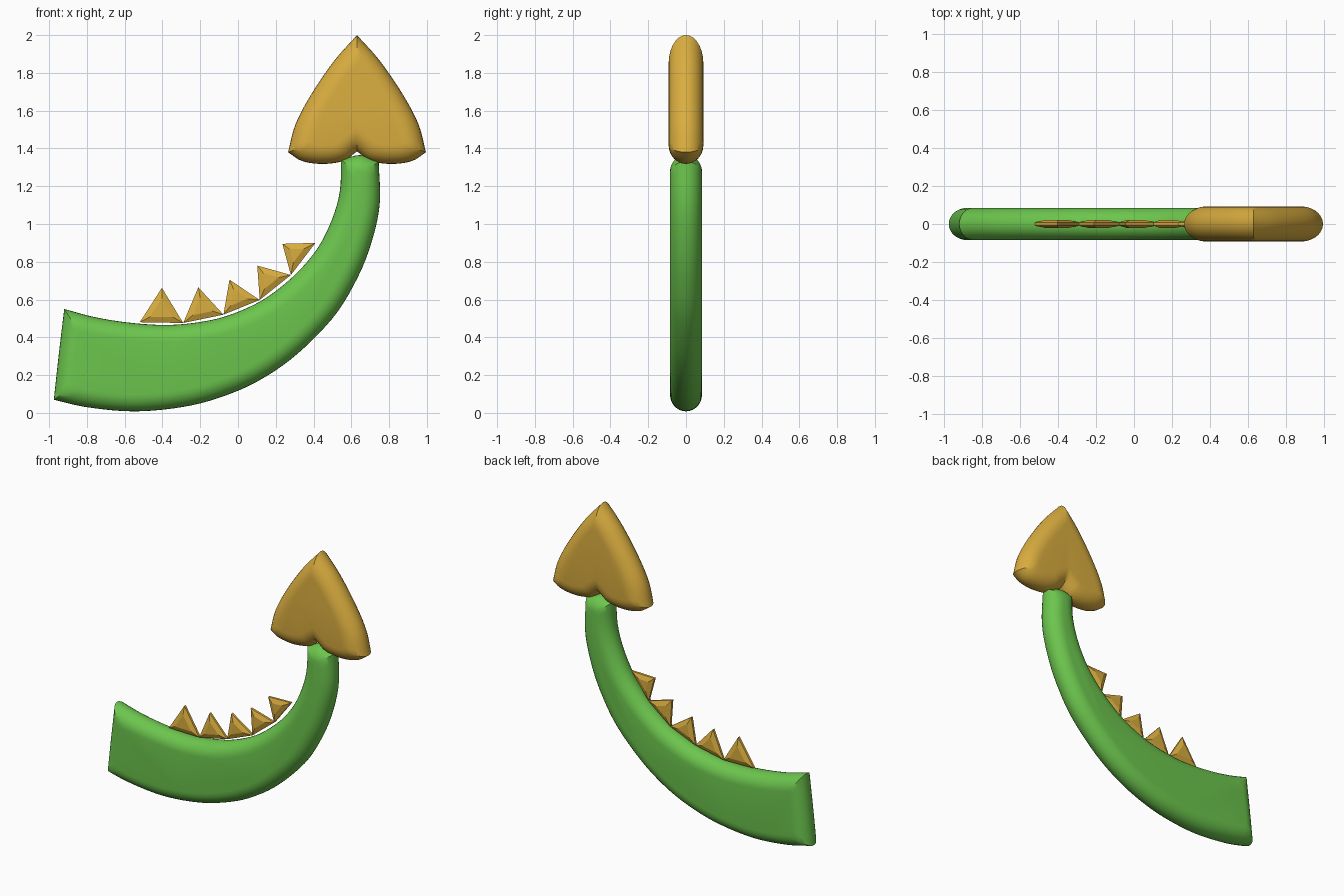
import bpy, math
from mathutils import Vector

if "Cube" in bpy.data.objects:
    bpy.data.objects.remove(bpy.data.objects["Cube"])


def material(name, rgb):
    m = bpy.data.materials.new(name)
    m.diffuse_color = (*rgb, 1)
    m.use_nodes = True
    m.node_tree.nodes["Principled BSDF"].inputs["Base Color"].default_value = m.diffuse_color
    return m


GREEN = material("leaf green", (0.15, 0.56, 0.075))
GOLD = material("gold", (0.70, 0.42, 0.05))


def spline(pts, steps=8):
    """Catmull-Rom polyline with its running lengths."""
    p = [Vector(q) for q in pts]
    p = [2 * p[0] - p[1]] + p + [2 * p[-1] - p[-2]]
    out = []
    for i in range(1, len(p) - 2):
        a, b, c, d = p[i - 1:i + 3]
        for k in range(steps):
            t = k / steps
            out.append(0.5 * (2 * b + (c - a) * t + (2 * a - 5 * b + 4 * c - d) * t * t
                              + (3 * b - a - 3 * c + d) * t ** 3))
    out.append(p[-2])
    run = [0.0]
    for a, b in zip(out, out[1:]):
        run.append(run[-1] + (b - a).length)
    return out, run


def inset_point(curve, s, d):
    """Point at length s, moved inward by d; runs straight on past the ends."""
    pts, run = curve
    i = 0
    while i < len(pts) - 2 and run[i + 1] < s:
        i += 1
    u = (s - run[i]) / (run[i + 1] - run[i])
    p = pts[i].lerp(pts[i + 1], u) if 0 <= u <= 1 else pts[i] + (pts[i + 1] - pts[i]) * u
    # smooth tangent blended from neighbouring segments
    def seg(j):
        j = min(max(j, 0), len(pts) - 2)
        return (pts[j + 1] - pts[j]).normalized()
    v = min(max(u, 0), 1)
    t0, t1 = seg(i - 1) + seg(i), seg(i) + seg(i + 1)
    t = t0.normalized().lerp(t1.normalized(), v).normalized()
    return p + Vector((-t.y, t.x)) * d


def pillow(name, sides, mat, half, width, counts, levels=7, rim=0.0, smooth=True):
    """Flat slab with a rounded rim; sides are counter-clockwise curves in x-z."""
    curves = [spline(s) for s in sides]
    n = len(curves)
    trim = []
    for i in range(n):  # shortening per unit of inset at the start corner of each side
        a, b = curves[i - 1][0], curves[i][0]
        turn = (a[-1] - a[-2]).angle_signed(b[1] - b[0])
        trim.append(math.tan(-turn / 2))

    def loop(d):
        rows = []
        for i, c in enumerate(curves):
            s0, s1 = trim[i] * d, c[1][-1] - trim[(i + 1) % n] * d
            rows.append([inset_point(c, s0 + (s1 - s0) * k / counts[i], d)
                         for k in range(counts[i] + 1)])
        out = []
        for i, r in enumerate(rows):
            out += [(r[0] + rows[i - 1][-1]) / 2] + r[1:-1]
        return out

    rings = []
    for k in range(-levels, levels + 1):
        a = math.pi / 2 * k / levels
        if rim and k == 0:
            continue
        y = half * math.sin(a) if not rim else math.copysign(rim if abs(k) < levels else half, k)
        d = width * (1 - math.cos(a)) if not rim else width * (abs(k) - 1) / max(levels - 1, 1)
        rings.append([(p.x, y, p.y) for p in loop(d)])
    m = len(rings[0])
    verts = [v for r in rings for v in r]
    faces = [(r * m + i, r * m + (i + 1) % m, (r + 1) * m + (i + 1) % m, (r + 1) * m + i)
             for r in range(len(rings) - 1) for i in range(m)]
    faces = [f[::-1] for f in faces]
    faces += [tuple(range(m)), tuple(reversed(range(len(verts) - m, len(verts))))]
    me = bpy.data.meshes.new(name)
    me.from_pydata(verts, [], faces)
    me.materials.append(mat)
    ob = bpy.data.objects.new(name, me)
    bpy.context.collection.objects.link(ob)
    if smooth:
        bpy.context.view_layer.objects.active = ob
        ob.select_set(True)
        bpy.ops.object.shade_smooth_by_angle(angle=math.radians(40))
        ob.select_set(False)
    return ob


# curved tail: outer edge, tip, inner edge, root
outer = [(-.975, .07), (-.8, .03), (-.55, .008), (-.3, .03), (-.1, .08), (.1, .165), (.3, .3),
         (.5, .5), (.62, .69), (.7, .88), (.75, 1.1), (.745, 1.33)]
inner = [(.545, 1.34), (.54, 1.18), (.5, 1.03), (.42, .87), (.3, .73), (.15, .61), (0, .535),
         (-.15, .49), (-.35, .466), (-.55, .475), (-.75, .505), (-.92, .55)]
tip = [outer[-1], (.65, 1.365), inner[0]]
root = [inner[-1], (-.95, .3), outer[0]]
pillow("tail", [outer, tip, inner, root], GREEN, 0.085, 0.09, (48, 8, 48, 12))

# heart-shaped barb on the tip
cx = 0.63
flank = [(0, 2.0), (-.12, 1.865), (-.24, 1.69), (-.325, 1.53), (-.365, 1.38)]
lobe = [(-.365, 1.38), (-.29, 1.333), (-.18, 1.318), (-.07, 1.335), (0, 1.385)]
left = [[(cx + x, z) for x, z in c] for c in (flank, lobe)]
right = [[(cx - x, z) for x, z in reversed(c)] for c in (lobe, flank)]
pillow("barb", left + right, GOLD, 0.092, 0.1, (24, 18, 18, 24))

# row of thin spikes along the inner edge
feet = [(-.52, .48), (-.29, .476), (-.077, .52), (.115, .598), (.28, .73), (.41, .9)]
points = [(-.403, .662), (-.21, .665), (-.045, .705), (.102, .78), (.235, .895)]
for i, p in enumerate(points):
    a, b = feet[i], feet[i + 1]
    pillow(f"spike_{i + 1}", [[a, b], [b, p], [p, a]], GOLD, 0.021, 0.03, (1, 1, 1),
           levels=2, rim=0.008, smooth=False)
